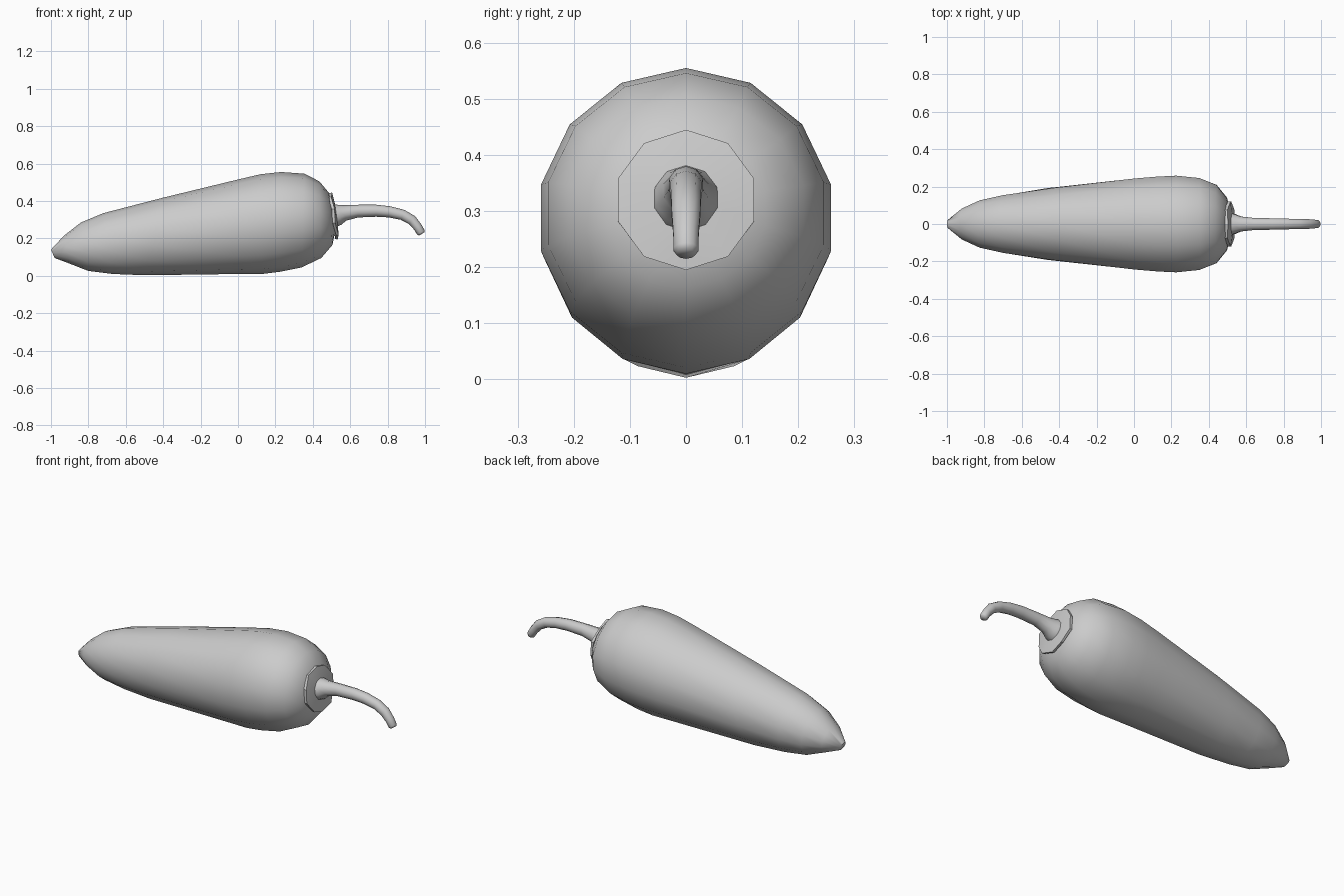
import bpy, math
from mathutils import Vector

if "Cube" in bpy.data.objects:
    bpy.data.objects.remove(bpy.data.objects["Cube"])


def loft(name, rings, sides, angle=60):
    """Skin elliptical rings: each is (top xz, bottom xz, half width in y)."""
    verts, faces = [], []
    for (tx, tz), (bx, bz), ry in rings:
        c = Vector(((tx + bx) / 2, 0, (tz + bz) / 2))
        up = Vector(((tx - bx) / 2, 0, (tz - bz) / 2))
        for i in range(sides):
            a = 2 * math.pi * i / sides
            verts.append(c + up * math.cos(a) + Vector((0, ry * math.sin(a), 0)))
    for r in range(len(rings) - 1):
        for i in range(sides):
            j = (i + 1) % sides
            a, b = r * sides, (r + 1) * sides
            faces.append((a + j, a + i, b + i, b + j))
    faces.append(tuple(range(sides)))
    last = (len(rings) - 1) * sides
    faces.append(tuple(last + i for i in reversed(range(sides))))
    mesh = bpy.data.meshes.new(name)
    mesh.from_pydata(verts, [], faces)
    ob = bpy.data.objects.new(name, mesh)
    bpy.context.collection.objects.link(ob)
    bpy.ops.object.select_all(action='DESELECT')
    bpy.context.view_layer.objects.active = ob
    ob.select_set(True)
    bpy.ops.object.mode_set(mode='EDIT')
    bpy.ops.mesh.select_all(action='SELECT')
    bpy.ops.mesh.normals_make_consistent(inside=False)
    bpy.ops.object.mode_set(mode='OBJECT')
    bpy.ops.object.shade_smooth_by_angle(angle=math.radians(angle))
    return ob


# Pepper body, tip to shoulder
loft("pepper_body", [
    ((-1.0, .14), (-.98, .095), .025),
    ((-.93, .215), (-.905, .067), .085),
    ((-.84, .285), (-.80, .026), .13),
    ((-.72, .335), (-.67, .010), .158),
    ((-.40, .418), (-.50, .003), .197),
    ((0.0, .515), (.02, .010), .25),
    ((.12, .543), (.13, .010), .26),
    ((.23, .555), (.22, .021), .265),
    ((.355, .546), (.34, .045), .252),
    ((.435, .505), (.445, .095), .215),
    ((.485, .445), (.505, .165), .145),
    ((.505, .385), (.522, .25), .07),
], 14)

# Ten-sided calyx with a slightly wavy rim
calyx = loft("calyx", [
    ((.487, .442), (.528, .196), .127),
    ((.503, .445), (.541, .195), .127),
    ((.517, .39), (.535, .26), .065),
], 10, 30)
for i, v in enumerate(calyx.data.vertices):
    if i < 20 and i % 2:
        v.co.x -= .008

# Curved stem: centre line and radius, flared at the base
path = [(.515, .322, .062), (.54, .327, .055), (.57, .336, .042),
        (.64, .346, .034), (.74, .348, .032), (.81, .342, .030),
        (.88, .326, .028), (.93, .298, .027), (.96, .262, .024),
        (.978, .232, .023), (.983, .224, .017)]
rings = []
for i, (x, z, r) in enumerate(path):
    p, q = path[max(i - 1, 0)], path[min(i + 1, len(path) - 1)]
    d = Vector((q[0] - p[0], q[1] - p[1])).normalized()
    n = Vector((-d.y, d.x)) * r
    rings.append(((x + n.x, z + n.y), (x - n.x, z - n.y), r))
loft("stem", rings, 10)
